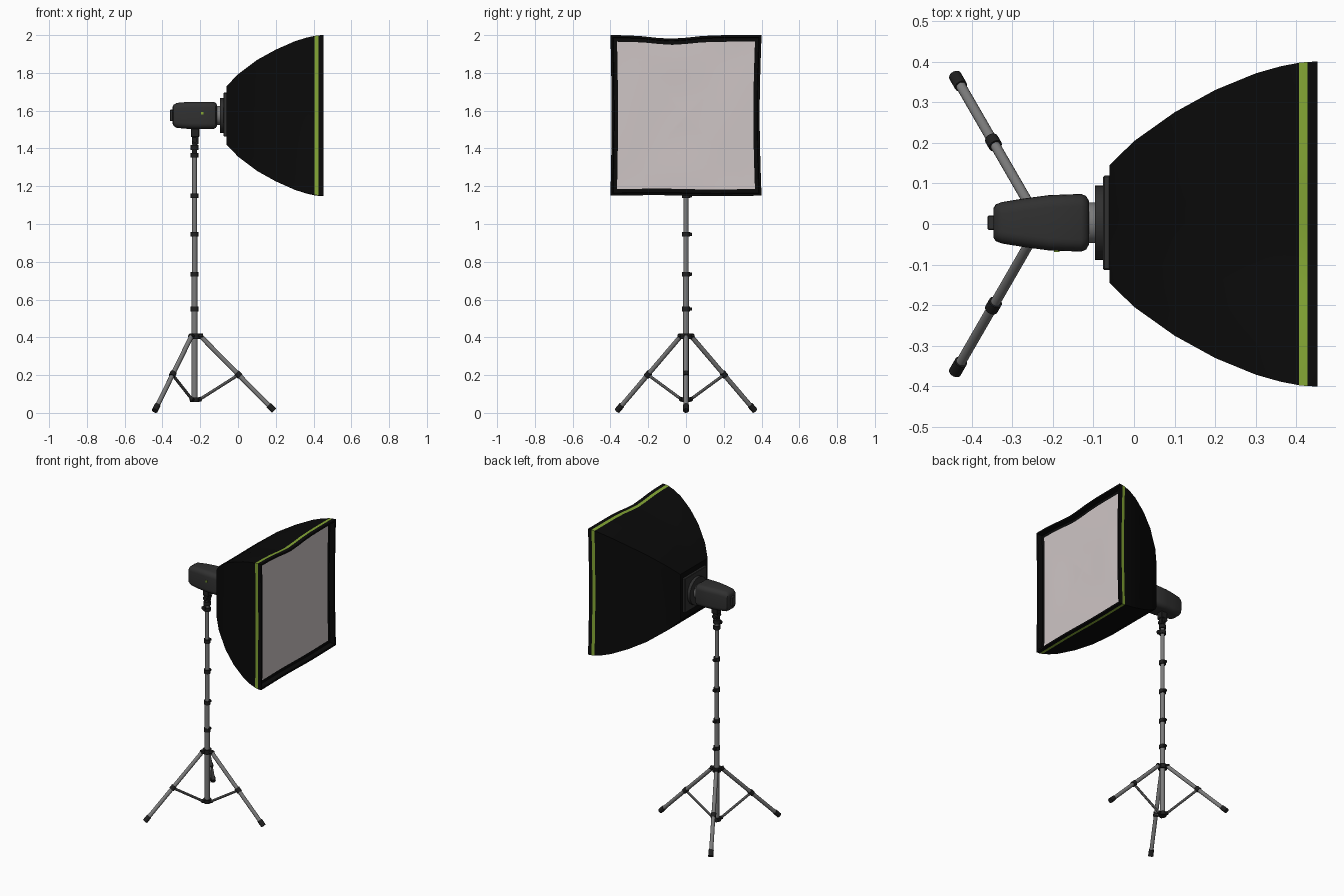
import bpy, bmesh, math
from mathutils import Vector

if "Cube" in bpy.data.objects:
    bpy.data.objects.remove(bpy.data.objects["Cube"])


def mat(name, r, g, b):
    m = bpy.data.materials.new(name)
    m.diffuse_color = (r, g, b, 1)
    m.use_nodes = True
    m.node_tree.nodes["Principled BSDF"].inputs["Base Color"].default_value = m.diffuse_color
    return m


FABRIC = mat("black fabric", 0.003, 0.003, 0.003)
GREEN = mat("green trim", 0.23, 0.38, 0.035)
WHITE = mat("diffuser white", 0.62, 0.56, 0.56)
BODY = mat("dark grey plastic", 0.03, 0.03, 0.03)
JOINT = mat("black plastic", 0.014, 0.014, 0.014)
METAL = mat("grey metal", 0.2, 0.2, 0.2)

PX, CZ = -0.23, 1.575      # stand axis x, lamp axis height


def finish(name, bm, mats, angle=35):
    bmesh.ops.recalc_face_normals(bm, faces=bm.faces)
    me = bpy.data.meshes.new(name)
    bm.to_mesh(me)
    bm.free()
    for m in mats:
        me.materials.append(m)
    ob = bpy.data.objects.new(name, me)
    bpy.context.collection.objects.link(ob)
    bpy.ops.object.select_all(action='DESELECT')
    ob.select_set(True)
    bpy.context.view_layer.objects.active = ob
    bpy.ops.object.shade_smooth_by_angle(angle=math.radians(angle))
    return ob


def loft(name, rings, mats, rule=None, start=True, end=True, angle=35):
    """Skin a list of equal point rings; rule(i) picks the material of band i."""
    bm = bmesh.new()
    vs = [[bm.verts.new(p) for p in ring] for ring in rings]
    n = len(vs[0])
    for i in range(len(vs) - 1):
        for j in range(n):
            k = (j + 1) % n
            f = bm.faces.new((vs[i][j], vs[i][k], vs[i + 1][k], vs[i + 1][j]))
            f.material_index = rule(i) if rule else 0
    if start:
        bm.faces.new(vs[0])
    if end:
        bm.faces.new(vs[-1])
    return finish(name, bm, mats, angle)


def tube(name, p, q, r, m, r2=None, seg=16):
    p, q = Vector(p), Vector(q)
    d = (q - p).normalized()
    u = d.orthogonal().normalized()
    v = d.cross(u)
    rings = [[c + rad * (u * math.cos(a) + v * math.sin(a))
              for a in (2 * math.pi * k / seg for k in range(seg))]
             for c, rad in ((p, r), (q, r if r2 is None else r2))]
    return loft(name, rings, [m])


def box(name, c, size, m, bevel=0.003):
    bm = bmesh.new()
    bmesh.ops.create_cube(bm, size=1)
    for v in bm.verts:
        v.co = Vector(c) + Vector(a * b for a, b in zip(v.co, size))
    bmesh.ops.bevel(bm, geom=bm.edges[:], offset=bevel, segments=1, affect='EDGES')
    return finish(name, bm, [m])


# ---- softbox: square sections with slightly sagging cloth
def cloth_ring(x, hy, hz, n=10):
    s = max(0, (x + 0.06) / 0.51)
    pts = []
    for side in range(4):
        for k in range(n):
            t = -1 + 2 * k / n
            y, z = [(t, 1), (1, -t), (-t, -1), (-1, t)][side]
            if side == 0:
                z -= s * 0.045 * math.exp(-((t + 0.2) / 0.35) ** 2)
            elif side == 1:
                y -= s * 0.025 * math.cos(t * math.pi / 2)
            elif side == 2:
                z += s * 0.008 * math.sin(3 * t) * (1 - t * t)
            else:
                y += s * 0.015 * math.cos(t * math.pi / 2)
            pts.append((x, hy * y, CZ + hz * z))
    return pts


profile = [(-0.06, .145, .155), (0, .204, .218), (.1, .275, .293), (.2, .33, .348),
           (.3, .371, .392), (.36, .388, .411), (.406, .397, .421), (.427, .399, .424),
           (.452, .4, .425), (.452, .388, .413), (.418, .385, .41), (.418, .365, .39)]
loft("softbox_shell", [cloth_ring(*p) for p in profile], [FABRIC, GREEN],
     rule=lambda i: int(i == 6), end=False)

# Diffuser: concentric rings with soft wrinkles
panel = []
for k in range(9):
    f = 1 - k / 8.2
    ring = cloth_ring(0.418, .365 * f, .39 * f)
    panel.append([(x + 0.012 * (1 - f) * f * math.sin(9 * y + 2) * math.sin(7 * z), y, z)
                  for x, y, z in ring])
loft("diffuser_panel", panel, [WHITE], start=False)

# ---- speed ring and adapter
box("speed_ring_plate", (-0.067, 0.003, CZ + .004), (0.018, .232, .232), BODY)
tube("speed_ring_hub", (-0.096, 0.003, CZ), (-0.074, 0.003, CZ), 0.092, BODY, seg=32)
tube("lamp_bayonet", (-0.12, 0.003, CZ), (-0.094, 0.003, CZ), 0.05, METAL, seg=32)


# ---- lamp head: lofted rounded rectangles
def round_rect(x, hy, hz, r, seg=5):
    pts = []
    for q, (sy, sz) in enumerate(((1, 1), (-1, 1), (-1, -1), (1, -1))):
        for k in range(seg + 1):
            a = math.pi / 2 * (q + k / seg)
            pts.append((x, 0.003 + sy * (hy - r) + r * math.cos(a),
                        CZ + sz * (hz - r) + r * math.sin(a)))
    return pts


loft("lamp_body", [round_rect(*s) for s in (
    (-.346, .036, .045, .02), (-.341, .045, .056, .025), (-.325, .051, .066, .028),
    (-.27, .06, .071, .03), (-.21, .068, .072, .03), (-.13, .071, .072, .03),
    (-.118, .066, .066, .028), (-.111, .054, .056, .025))], [BODY])
box("lamp_rear_panel", (-.35, .003, CZ), (.022, .036, .06), BODY)
tube("lamp_indicator", (-.19, -.062, CZ + .012), (-.19, -.0685, CZ + .012), .009, GREEN, seg=4)

# ---- tilt bracket and clamp under the lamp
box("bracket_top", (PX + .003, 0, 1.485), (.044, .045, .05), JOINT)
box("bracket_neck", (PX + .003, 0, 1.445), (.034, .03, .05), JOINT)
tube("tilt_pivot", (PX, -.028, 1.445), (PX, .03, 1.445), .014, JOINT)
tube("stand_spigot", (PX, 0, 1.33), (PX, 0, 1.44), .012, METAL)
for z in (1.405, 1.365):
    tube("clamp_collar", (PX, 0, z - .012), (PX, 0, z + .012), .022, JOINT)
tube("clamp_knob_shaft", (PX, 0, 1.385), (PX, -.035, 1.385), .006, METAL, seg=8)
tube("clamp_knob", (PX, -.03, 1.385), (PX, -.042, 1.385), .014, JOINT, seg=10)

# ---- telescopic column
stops = [0.06, 0.55, 0.735, 0.945, 1.15, 1.40]
for i, (a, b) in enumerate(zip(stops, stops[1:])):
    tube("column_section", (PX, 0, a), (PX, 0, b), .0165 - .001 * i, METAL)
for z in stops[1:-1]:
    tube("column_collar", (PX, 0, z - .012), (PX, 0, z + .012), .0215, JOINT)
    box("collar_latch", (PX, .018, z), (.02, .028, .018), JOINT)

# ---- tripod
tube("leg_hub", (PX, 0, .392), (PX, 0, .42), .028, JOINT)
tube("brace_hub", (PX, 0, .058), (PX, 0, .082), .025, JOINT)
for k in range(3):
    a = 2 * math.pi * k / 3

    def at(r, z):
        return (PX + r * math.cos(a), r * math.sin(a), z)

    tube("leg_hinge", at(.018, .405), at(.044, .405), .015, JOINT, seg=8)
    tube("leg", at(.03, .408), at(.405, .027), .0125, METAL)
    tube("leg_foot", at(.392, .041), at(.421, .0115), .016, JOINT)
    tube("leg_clip", at(.222, .213), at(.242, .193), .017, JOINT)
    tube("brace_hinge", at(.018, .07), at(.036, .074), .012, JOINT, seg=8)
    tube("leg_brace", at(.025, .07), at(.23, .2), .008, METAL, seg=8)
